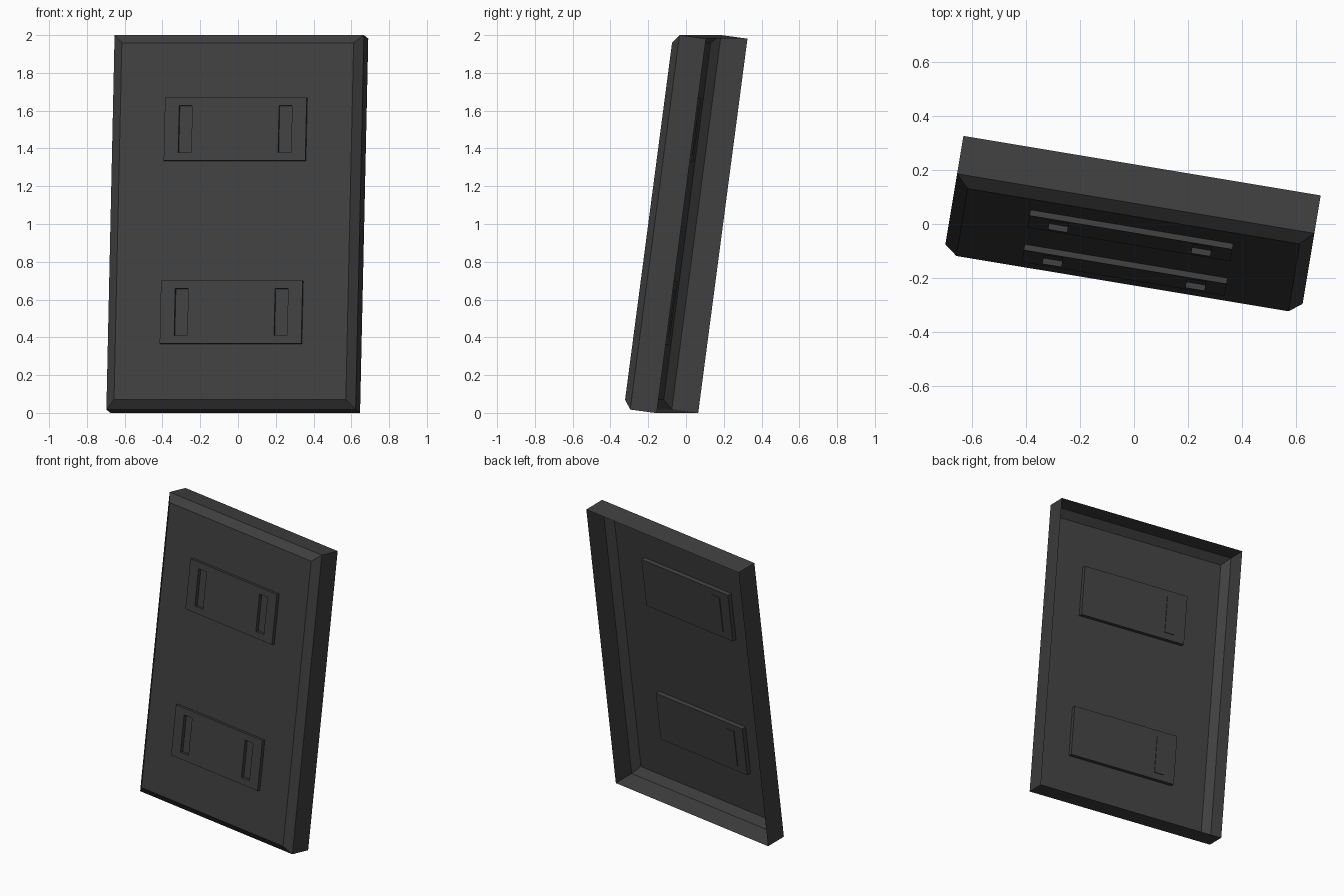
import bpy, bmesh
from math import radians
from mathutils import Matrix, Vector

if "Cube" in bpy.data.objects:
    bpy.data.objects.remove(bpy.data.objects["Cube"])

# Single dark plastic colour
plastic = bpy.data.materials.new("dark_grey_plastic")
plastic.use_nodes = True
colour = (0.05, 0.05, 0.05, 1)
plastic.diffuse_color = colour
bsdf = next(n for n in plastic.node_tree.nodes if n.type == "BSDF_PRINCIPLED")
bsdf.inputs["Base Color"].default_value = colour

# The whole assembly leans back and is turned slightly to one side
pose = (Matrix.Translation((0.008, 0.085, 0.99))
        @ Matrix.Rotation(radians(-9.46), 4, "Z")
        @ Matrix.Rotation(radians(-7.6), 4, "X"))

WIDTH, HEIGHT, WALL, BEVEL, INSET = 1.338, 2.0, 0.143, 0.042, 0.047
FACE_Y = -(WALL + BEVEL)


def finish(bm, name):
    bm.normal_update()
    mesh = bpy.data.meshes.new(name)
    bm.to_mesh(mesh)
    bm.free()
    mesh.materials.append(plastic)
    obj = bpy.data.objects.new(name, mesh)
    bpy.context.collection.objects.link(obj)
    obj.matrix_world = pose
    return obj


# Cover plate: an open-backed sheet with straight walls and a bevelled front
def cover_plate():
    bm = bmesh.new()
    rings = []
    for y, inset in ((0, 0), (-WALL, 0), (FACE_Y, INSET)):
        w, h = WIDTH / 2 - inset, HEIGHT / 2 - inset
        corners = ((-w, -h), (w, -h), (w, h), (-w, h))
        rings.append([bm.verts.new((x, y, z)) for x, z in corners])
    for a, b in zip(rings, rings[1:]):
        for i in range(4):
            j = (i + 1) % 4
            bm.faces.new((a[i], a[j], b[j], b[i]))
    bm.faces.new(rings[-1])
    bmesh.ops.recalc_face_normals(bm, faces=bm.faces)
    front = max(bm.faces, key=lambda f: f.calc_area())
    if front.normal.y > 0:
        bmesh.ops.reverse_faces(bm, faces=bm.faces)
    finish(bm, "cover_plate")


# Socket block: passes through the cover, with two slots sunk in its front
def socket_block(name, z):
    width, height, front, back = 0.76, 0.337, 0.022, 0.03
    slot_x, slot_w, slot_h = 0.268, 0.07, 0.25
    bm = bmesh.new()
    bmesh.ops.create_cube(bm, size=1)
    bmesh.ops.scale(bm, vec=(width, front + back, height), verts=bm.verts)
    cuts = [(Vector((s * slot_x + t * slot_w / 2, 0, 0)), Vector((1, 0, 0)))
            for s in (-1, 1) for t in (-1, 1)]
    cuts += [(Vector((0, 0, t * slot_h / 2)), Vector((0, 0, 1))) for t in (-1, 1)]
    for co, no in cuts:
        bmesh.ops.bisect_plane(bm, geom=bm.verts[:] + bm.edges[:] + bm.faces[:],
                               plane_co=co, plane_no=no)

    def push_slots(side, sign_x, distance):
        bm.normal_update()
        picked = []
        for f in bm.faces:
            c = f.calc_center_median()
            if (f.normal.y * side > 0.9 and abs(c.z) < 0.01
                    and abs(abs(c.x) - slot_x) < 0.01 and c.x * sign_x >= 0):
                picked.append(f)
        for f in bmesh.ops.extrude_discrete_faces(bm, faces=picked)["faces"]:
            bmesh.ops.translate(bm, vec=(0, distance, 0), verts=f.verts)

    push_slots(-1, -1, 0.022)
    push_slots(-1, 1, 0.022)
    # Contact housing showing behind one slot
    push_slots(1, -1, 0.005)
    centre_y = FACE_Y + (back - front) / 2
    bmesh.ops.translate(bm, vec=(0, centre_y, z), verts=bm.verts)
    finish(bm, name)


cover_plate()
socket_block("upper_socket", 0.49)
socket_block("lower_socket", -0.487)
